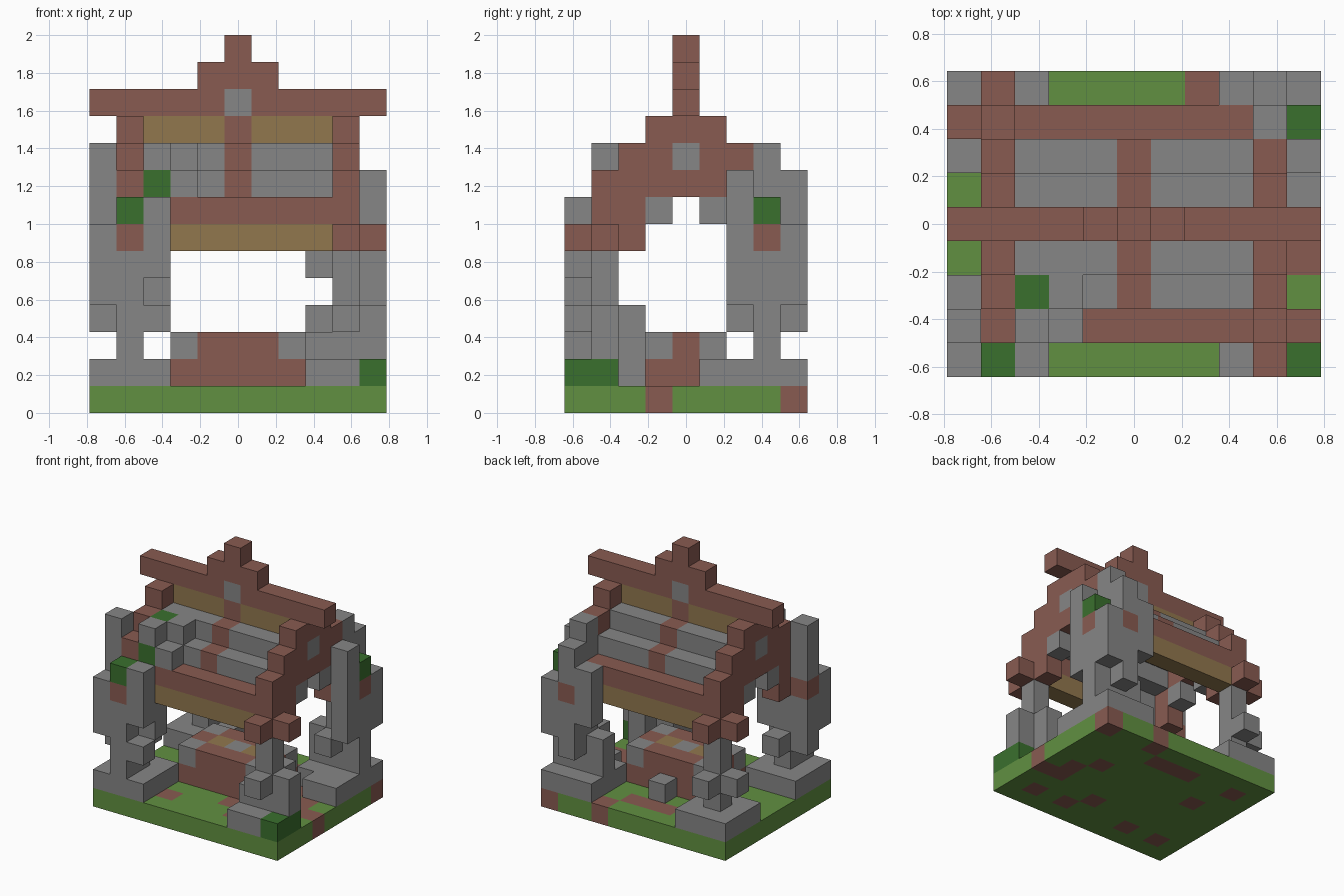
import bpy
import bmesh
from mathutils import Vector

cube = bpy.data.objects.get("Cube")
if cube:
    bpy.data.objects.remove(cube, do_unlink=True)

UNIT = 1 / 7  # edge of one block
COLOURS = {
    "stone": (0.24, 0.24, 0.24),
    "wood": (0.25, 0.105, 0.083),
    "grass": (0.12, 0.28, 0.053),
    "moss": (0.042, 0.162, 0.027),
    "plank": (0.285, 0.185, 0.076),
}
names = list(COLOURS)
materials = []
for name, rgb in COLOURS.items():
    mat = bpy.data.materials.new(name)
    mat.use_nodes = True
    mat.diffuse_color = (*rgb, 1)
    bsdf = mat.node_tree.nodes["Principled BSDF"]
    bsdf.inputs["Base Color"].default_value = (*rgb, 1)
    bsdf.inputs["Roughness"].default_value = 0.9
    materials.append(mat)

cells = {}  # block position -> (part, colour)


def span(v):
    """A single index or an inclusive (low, high) pair."""
    return range(v[0], v[1] + 1) if isinstance(v, tuple) else (v,)


def fill(part, colour, x, y, z, turn=1):
    """Fill a box of blocks; turn=-1 rotates it half way around z."""
    for i in span(x):
        for j in span(y):
            for k in span(z):
                cells[i * turn, j * turn, k] = (part, colour)


# Lawn with patches of bare earth
fill("lawn", "grass", (-5, 5), (-4, 4), 0)
for i, j in ((2, 4), (5, 4), (5, -1), (4, -1), (4, 0), (3, 1), (-2, -3), (1, -2),
             (-4, 3), (-3, 1), (-4, -3), (4, -3), (2, -3)):
    fill("lawn", "wood", i, j, 0)
fill("lawn", "wood", (-1, 1), 3, 0)

# Stone footings
fill("footings", "stone", (-5, -3), (-4, -2), 1)
fill("footings", "stone", (-5, -3), (2, 4), 1)
fill("footings", "stone", (3, 5), (2, 4), 1)
fill("footings", "stone", (4, 5), 1, 1)
fill("footings", "stone", (3, 4), (-4, -3), 1)
fill("footings", "stone", 4, -2, 1)
fill("footings", "moss", 5, (-4, -3), 1)
fill("footings", "stone", 0, 2, 1)

# Altar chest
fill("altar", "wood", (-2, 2), (-1, 1), (1, 2))
for i in (-2, 2):
    for j in (-1, 1):
        fill("altar", "stone", i, j, 2)
fill("altar", "plank", (-1, 1), 0, 2)
fill("altar", "stone", 0, 0, 2)

# Roof slopes, eaves and the central rib, the same front and back
for s in (1, -1):
    for j, k in ((1, 9), (2, 8)):
        fill("roof", "stone", (-3, 3), j, k, s)
        fill("roof", "wood", 0, j, k, s)
    fill("eaves", "wood", (-3, 3), 3, 7, s)
    fill("eaves", "plank", (-3, 3), 3, 6, s)

# Ridge beam with stepped crest
fill("ridge", "plank", (-3, 3), 0, 10)
fill("ridge", "wood", 0, 0, 10)
fill("ridge", "wood", (-5, 5), 0, 11)
fill("ridge", "stone", 0, 0, 11)
fill("ridge", "wood", (-1, 1), 0, 12)
fill("ridge", "wood", 0, 0, 13)

# Stepped gable frames at both ends
for s in (1, -1):
    for half, k in ((1, 10), (2, 9), (3, 8)):
        fill("gables", "wood", 4, (-half, half), k, s)
    fill("gables", "stone", 4, 0, 9, s)
    for side in (1, -1):
        fill("gables", "stone", 4, side, 7, s)
        for j in (2, 3):
            fill("gables", "wood", 4, side * j, (6, 7), s)

# Slim pillars on two opposite corners, with crossed beam ends
for s in (1, -1):
    fill("slim_pillars", "stone", 4, -3, (2, 5), s)
    for i, j in ((4, -4), (5, -3)):
        fill("slim_pillars", "wood", i, j, 6, s)
        fill("slim_pillars", "stone", i, j, 3, s)
fill("slim_pillars", "stone", 5, -3, 2)
fill("slim_pillars", "stone", 4, -2, (2, 3))
fill("slim_pillars", "stone", 3, -3, 2)

# Massive towers on the other two corners
for s in (1, -1):
    fill("towers", "stone", 4, 3, (2, 5), s)
    fill("towers", "stone", 4, 4, (3, 5), s)
    fill("towers", "wood", 4, 4, 6, s)
    fill("towers", "stone", 5, 4, (4, 6), s)
    fill("towers", "stone", 3, 4, (5, 7), s)
    fill("towers", "stone", 5, 3, (3, 5), s)
    fill("towers", "wood", 5, 3, 6, s)
    fill("towers", "stone", 4, 2, 3, s)

# Front tower: taller outer post and mossy stones climbing the roof
fill("front_tower", "stone", -5, -3, (7, 9))
fill("front_tower", "moss", -4, -4, 7)
fill("front_tower", "stone", -4, -4, 2)
fill("front_tower", "stone", -3, -4, 3)
fill("front_tower", "stone", -3, -3, (4, 9))
fill("front_tower", "moss", -3, -3, 8)
fill("front_tower", "moss", -3, -2, 9)
fill("front_tower", "stone", -2, -2, 9)
fill("front_tower", "stone", -2, -3, 8)

# Back tower: tall inner post, mossy side
fill("back_tower", "stone", 5, 2, (4, 8))
fill("back_tower", "moss", 5, 3, 7)
fill("back_tower", "stone", 4, 4, (7, 8))
fill("back_tower", "stone", 4, 3, (8, 9))
fill("back_tower", "stone", 3, 3, (2, 3))
fill("back_tower", "stone", 5, 3, 2)


def build(part):
    """Make one object from the open faces of a part's blocks."""
    bm = bmesh.new()
    for cell, (owner, colour) in cells.items():
        if owner != part:
            continue
        centre = Vector(cell) + Vector((0, 0, 0.5))
        for axis in range(3):
            for sign in (1, -1):
                normal = Vector((0, 0, 0))
                normal[axis] = sign
                if tuple(int(c + n) for c, n in zip(cell, normal)) in cells:
                    continue
                u = Vector((0, 0, 0))
                u[(axis + 1) % 3] = 0.5
                v = normal.cross(u)
                mid = centre + normal / 2
                corners = (mid + u + v, mid - u + v, mid - u - v, mid + u - v)
                face = bm.faces.new([bm.verts.new(c * UNIT) for c in corners])
                face.material_index = names.index(colour)
    bmesh.ops.remove_doubles(bm, verts=bm.verts, dist=UNIT / 100)
    mesh = bpy.data.meshes.new(part)
    bm.to_mesh(mesh)
    bm.free()
    for mat in materials:
        mesh.materials.append(mat)
    bpy.context.collection.objects.link(bpy.data.objects.new(part, mesh))


for part in sorted({owner for owner, _ in cells.values()}):
    build(part)
